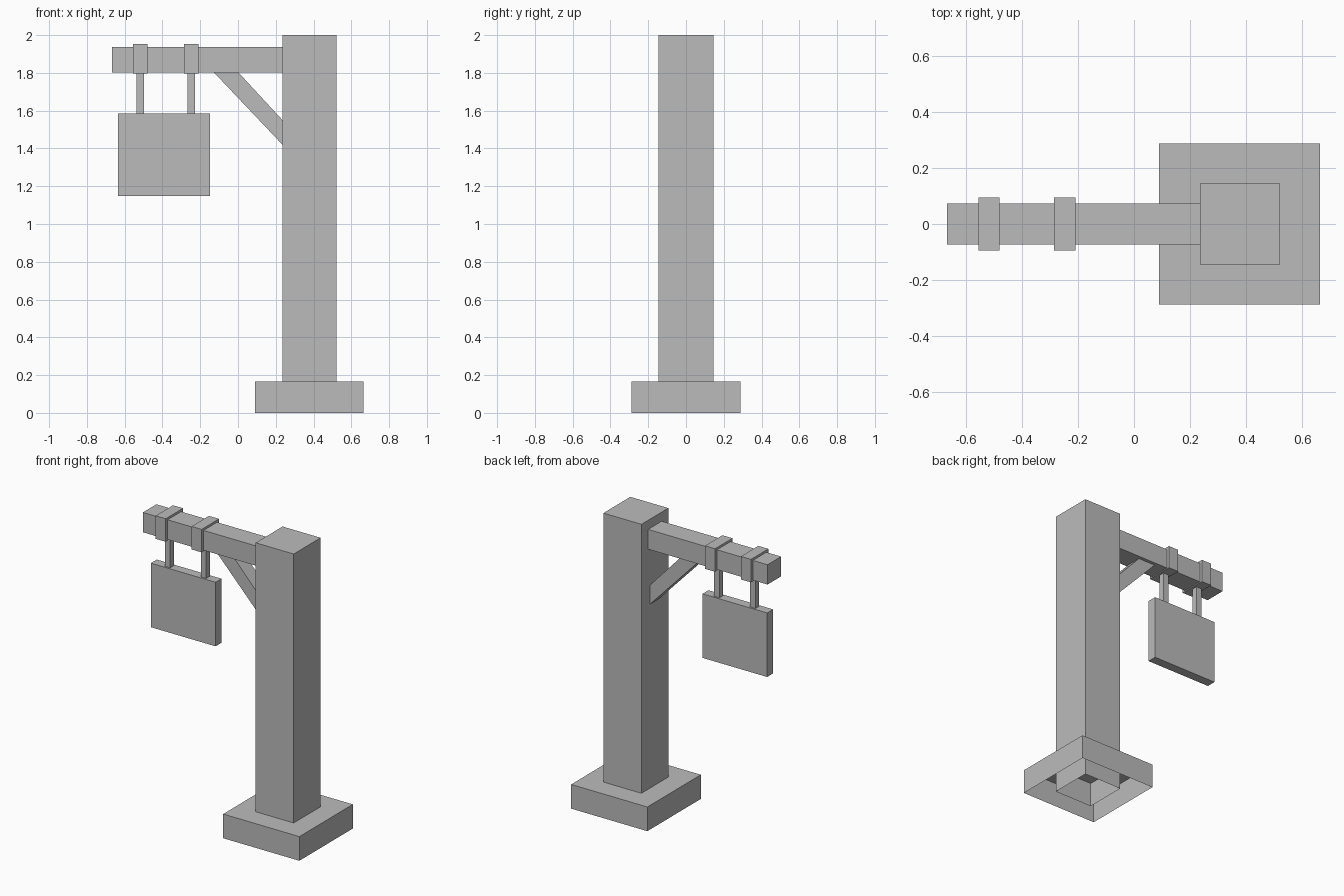
import bpy
import bmesh

cube = bpy.data.objects.get("Cube")
if cube:
    bpy.data.objects.remove(cube, do_unlink=True)

# Single plain grey
grey = bpy.data.materials.new("plain_grey")
grey.use_nodes = True
grey.diffuse_color = (0.5, 0.5, 0.5, 1)
bsdf = next(n for n in grey.node_tree.nodes if n.type == "BSDF_PRINCIPLED")
bsdf.inputs["Base Color"].default_value = (0.5, 0.5, 0.5, 1)
bsdf.inputs["Roughness"].default_value = 0.8


def prism(name, profile, half_depth, open_bottom=False):
    """Extrude an (x, z) outline evenly to both sides of y = 0."""
    bm = bmesh.new()
    face = bm.faces.new([bm.verts.new((x, -half_depth, z)) for x, z in profile])
    ext = bmesh.ops.extrude_face_region(bm, geom=[face], use_keep_orig=True)
    moved = [v for v in ext["geom"] if isinstance(v, bmesh.types.BMVert)]
    bmesh.ops.translate(bm, verts=moved, vec=(0, 2 * half_depth, 0))
    bmesh.ops.recalc_face_normals(bm, faces=bm.faces[:])
    if open_bottom:
        bm.normal_update()
        below = [f for f in bm.faces if f.normal.z < -0.9]
        bmesh.ops.delete(bm, geom=below, context="FACES")
    mesh = bpy.data.meshes.new(name)
    bm.to_mesh(mesh)
    bm.free()
    mesh.materials.append(grey)
    obj = bpy.data.objects.new(name, mesh)
    bpy.context.collection.objects.link(obj)
    return obj


def box(name, x0, x1, z0, z1, half_depth, open_bottom=False):
    outline = [(x0, z0), (x1, z0), (x1, z1), (x0, z1)]
    return prism(name, outline, half_depth, open_bottom)


# Hollow foot and post, both open underneath
box("base", 0.09, 0.665, 0, 0.165, 0.288, open_bottom=True)
box("post", 0.235, 0.522, 0, 2, 0.145, open_bottom=True)

# Arm and diagonal brace
box("arm", -0.667, 0.25, 1.803, 1.938, 0.073)
prism("brace", [(-0.13, 1.805), (0.24, 1.415), (0.24, 1.545), (0, 1.805)], 0.05)

# Straps around the arm with hanging rods
for side, x in (("outer", -0.518), ("inner", -0.247)):
    box(side + "_strap", x - 0.038, x + 0.038, 1.796, 1.953, 0.094)
    box(side + "_rod", x - 0.02, x + 0.02, 1.58, 1.8, 0.02)

# Hanging board
box("sign_board", -0.635, -0.147, 1.148, 1.585, 0.032)
